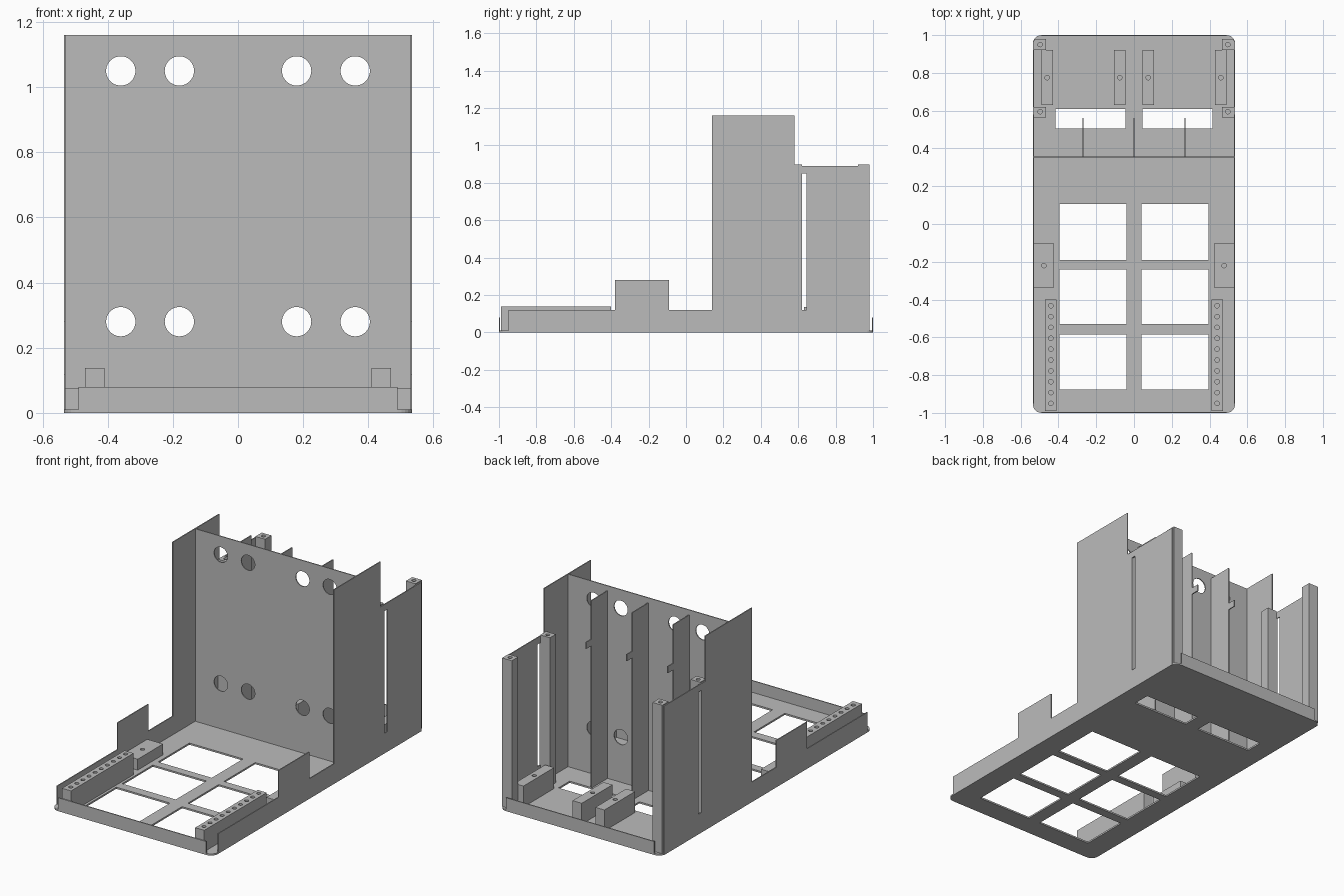
import bpy
from math import sin, cos, pi, radians
from mathutils import Matrix

if "Cube" in bpy.data.objects:
    bpy.data.objects.remove(bpy.data.objects["Cube"])

grey = bpy.data.materials.new("light_grey")
grey.use_nodes = True
GREY = (0.5, 0.5, 0.5, 1)
grey.diffuse_color = GREY
grey.node_tree.nodes["Principled BSDF"].inputs["Base Color"].default_value = GREY

# Local drawing plane (u, v, thickness) to world axes
PLANES = {
    "XY": Matrix.Identity(4),
    "XZ": Matrix(((1, 0, 0, 0), (0, 0, -1, 0), (0, 1, 0, 0), (0, 0, 0, 1))),
    "YZ": Matrix(((0, 0, 1, 0), (1, 0, 0, 0), (0, 1, 0, 0), (0, 0, 0, 1))),
}


def rect(u0, u1, v0, v1):
    return [(u0, v0), (u1, v0), (u1, v1), (u0, v1)]


def circle(u, v, r, n=24):
    return [(u + r * cos(2 * pi * i / n), v + r * sin(2 * pi * i / n)) for i in range(n)]


def rounded_rect(hu, hv, r, n=6):
    pts = []
    for k, (su, sv) in enumerate([(1, 1), (-1, 1), (-1, -1), (1, -1)]):
        for i in range(n + 1):
            a = pi / 2 * (k + i / n)
            pts.append((su * (hu - r) + r * cos(a), sv * (hv - r) + r * sin(a)))
    return pts


def panel(name, plane, lo, hi, outline, holes=()):
    """Flat sheet or block: outline with holes, extruded from lo to hi."""
    curve = bpy.data.curves.new(name, "CURVE")
    curve.dimensions = "2D"
    curve.fill_mode = "BOTH"
    curve.extrude = (hi - lo) / 2
    for loop in [outline, *holes]:
        spline = curve.splines.new("POLY")
        spline.points.add(len(loop) - 1)
        for p, (u, v) in zip(spline.points, loop):
            p.co = (u, v, 0, 1)
        spline.use_cyclic_u = True
    temp = bpy.data.objects.new(name + "_curve", curve)
    bpy.context.collection.objects.link(temp)
    bpy.context.view_layer.update()
    mesh = bpy.data.meshes.new_from_object(
        temp.evaluated_get(bpy.context.evaluated_depsgraph_get()))
    bpy.data.objects.remove(temp)
    mid = (lo + hi) / 2
    if plane == "XZ":
        mid = -mid
    mesh.transform(PLANES[plane] @ Matrix.Translation((0, 0, mid)))
    for poly in mesh.polygons:
        poly.use_smooth = False
    mesh.materials.clear()
    mesh.materials.append(grey)
    obj = bpy.data.objects.new(name, mesh)
    bpy.context.collection.objects.link(obj)
    return obj


T = 0.006      # sheet thickness
W = 0.535      # half width
FLOOR = 0.01
TOP = 1.16

# Base plate with window cutouts
windows = []
for s in (-1, 1):
    for y0, y1 in [(-0.875, -0.585), (-0.53, -0.24), (-0.19, 0.105)]:
        windows.append(rect(s * 0.04, s * 0.395, y0, y1))
    windows.append(rect(s * 0.045, s * 0.415, 0.505, 0.61))
panel("base_plate", "XY", 0, FLOOR, rounded_rect(W, 1, 0.045), windows)

# End lips
panel("front_lip", "XZ", -1, -1 + T, rect(-0.49, 0.49, 0, 0.08))
panel("back_lip", "XZ", 1 - T, 1, rect(-0.49, 0.49, 0, 0.08))

# Upright divider with cable holes
holes = [circle(x, z, 0.045, 40) for z in (0.28, 1.05)
         for x in (-0.36, -0.18, 0.18, 0.36)]
panel("divider_wall", "XZ", 0.352, 0.358, rect(-W + T, W - T, FLOOR, TOP), holes)

# Stiffening fins with a small tab on the back edge
fin = [(0.358, FLOOR), (0.51, FLOOR), (0.51, 0.86), (0.56, 0.86),
       (0.56, 0.9), (0.51, 0.9), (0.51, 1.13), (0.358, 1.13)]
for name, x in [("right", -0.27), ("middle", 0), ("left", 0.27)]:
    panel(name + "_fin", "YZ", x - T / 2, x + T / 2, fin)

# Stepped side wall profile
side = [(-0.95, 0), (0.97, 0), (0.97, 0.89), (0.58, 0.89), (0.58, TOP), (0.14, TOP),
        (0.14, 0.12), (-0.09, 0.12), (-0.09, 0.28), (-0.38, 0.28), (-0.38, 0.12),
        (-0.95, 0.12)]
slot = rect(0.62, 0.645, 0.12, 0.85)


def block(name, s, x0, x1, y0, y1, height, ys):
    """Block on the floor with screw holes along its centre line."""
    x = s * (x0 + x1) / 2
    panel(name, "XY", FLOOR, height, rect(s * x0, s * x1, y0, y1),
          [circle(x, y, 0.012, 16) for y in ys])


for label, s in (("left", 1), ("right", -1)):
    a, b = sorted((s * (W - T), s * W))
    panel(label + "_side_wall", "YZ", a, b, side, [slot])
    block(label + "_front_rail", s, 0.41, 0.47, -0.99, -0.4, 0.138,
          [-0.95 + 0.0575 * i for i in range(10)])
    block(label + "_middle_block", s, 0.425, W - T, -0.34, -0.1, 0.075, [-0.22])
    block(label + "_inner_back_block", s, 0.045, 0.105, 0.63, 0.92, 0.135, [0.775])
    block(label + "_outer_back_block", s, 0.43, 0.49, 0.63, 0.92, 0.135, [0.775])
    block(label + "_inner_post", s, 0.465, W - T, 0.565, 0.62, 0.897, [0.595])
    block(label + "_corner_post", s, 0.465, W - T, 0.92, 0.98, 0.897, [0.95])
